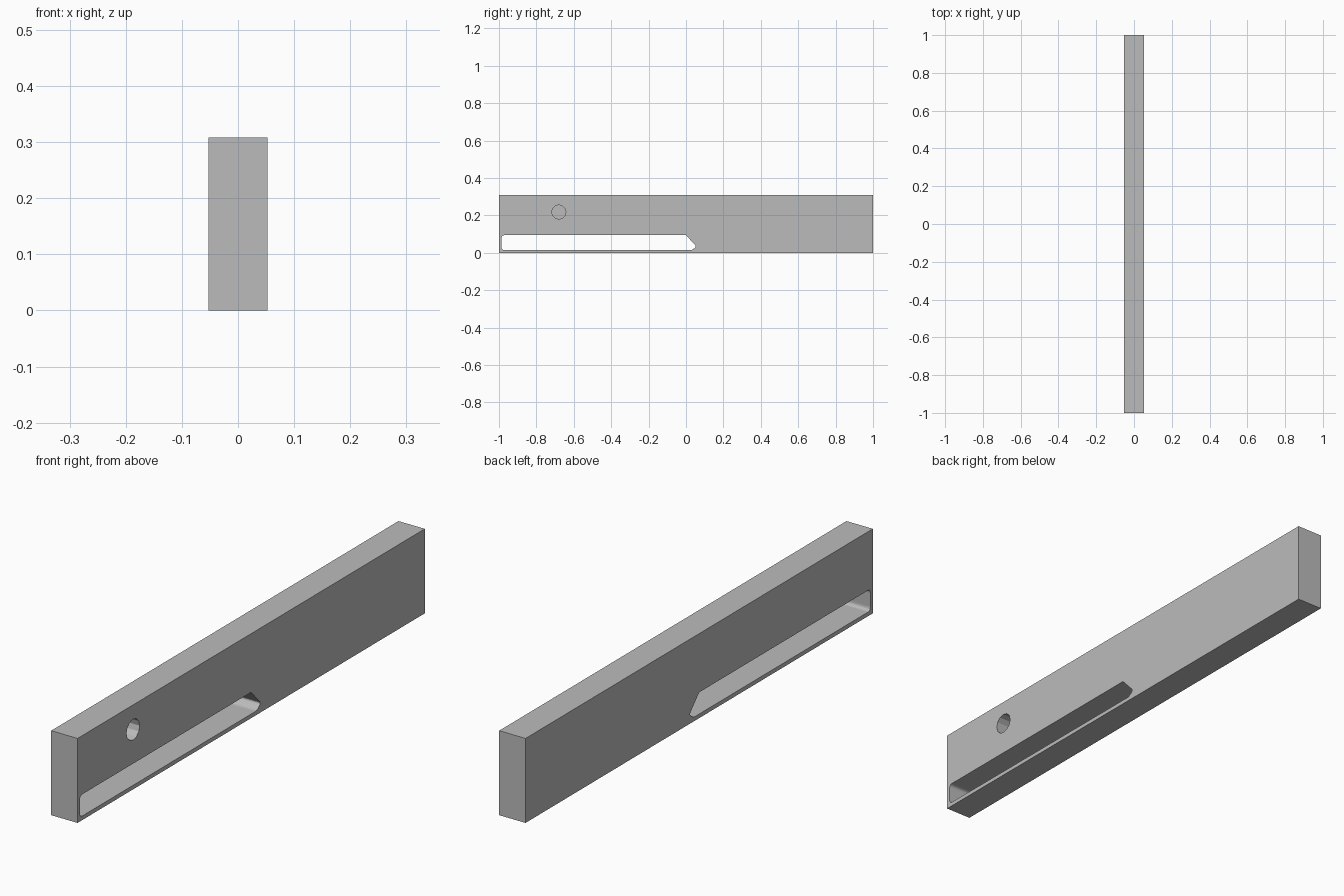
import bpy
import math

cube = bpy.data.objects.get("Cube")
if cube:
    bpy.data.objects.remove(cube, do_unlink=True)

HALF_W, HEIGHT = 0.053, 0.308

grey = bpy.data.materials.new("plain_grey")
grey.use_nodes = True
grey.diffuse_color = (0.5, 0.5, 0.5, 1)
grey.node_tree.nodes["Principled BSDF"].inputs["Base Color"].default_value = (0.5, 0.5, 0.5, 1)


def prism(name, outline, x0, x1):
    """Extrude a y-z outline along x."""
    n = len(outline)
    verts = [(x, y, z) for x in (x0, x1) for y, z in outline]
    faces = [tuple(reversed(range(n))), tuple(range(n, 2 * n))]
    faces += [(i, (i + 1) % n, (i + 1) % n + n, i + n) for i in range(n)]
    mesh = bpy.data.meshes.new(name)
    mesh.from_pydata(verts, [], faces)
    mesh.materials.append(grey)
    obj = bpy.data.objects.new(name, mesh)
    bpy.context.collection.objects.link(obj)
    return obj


def rounded(corners, steps=5):
    """Round each (y, z, cut length) corner with a quadratic curve."""
    points = []
    for i, (y, z, cut) in enumerate(corners):
        if cut == 0:
            points.append((y, z))
            continue
        ends = []
        for oy, oz, _ in (corners[i - 1], corners[(i + 1) % len(corners)]):
            f = cut / math.hypot(oy - y, oz - z)
            ends.append((y + (oy - y) * f, z + (oz - z) * f))
        for s in range(steps + 1):
            t = s / steps
            points.append(tuple((1 - t) ** 2 * a + 2 * t * (1 - t) * b + t * t * c
                                for a, b, c in zip(ends[0], (y, z), ends[1])))
    return points


# Solid bar
bar = prism("bar", [(-1, 0), (1, 0), (1, HEIGHT), (-1, HEIGHT)], -HALF_W, HALF_W)

# Long slot through the bar, with a sloped end
slot = prism("slot_cutter", rounded([
    (-0.986, 0.015, 0.015), (0.035, 0.015, 0.012), (0.055, 0.035, 0.008),
    (0.0, 0.094, 0), (-0.986, 0.094, 0.015)]), -0.1, 0.1)

# Blind round hole in the left face
hole = prism("hole_cutter", [
    (-0.68 + 0.038 * math.cos(a), 0.218 + 0.038 * math.sin(a))
    for a in (math.tau * i / 12 for i in range(12))], 0.003, 0.1)

for cutter in (slot, hole):
    mod = bar.modifiers.new(cutter.name, "BOOLEAN")
    mod.operation = "DIFFERENCE"
    mod.solver = "EXACT"
    mod.object = cutter
    cutter.hide_render = True
    cutter.hide_set(True)
